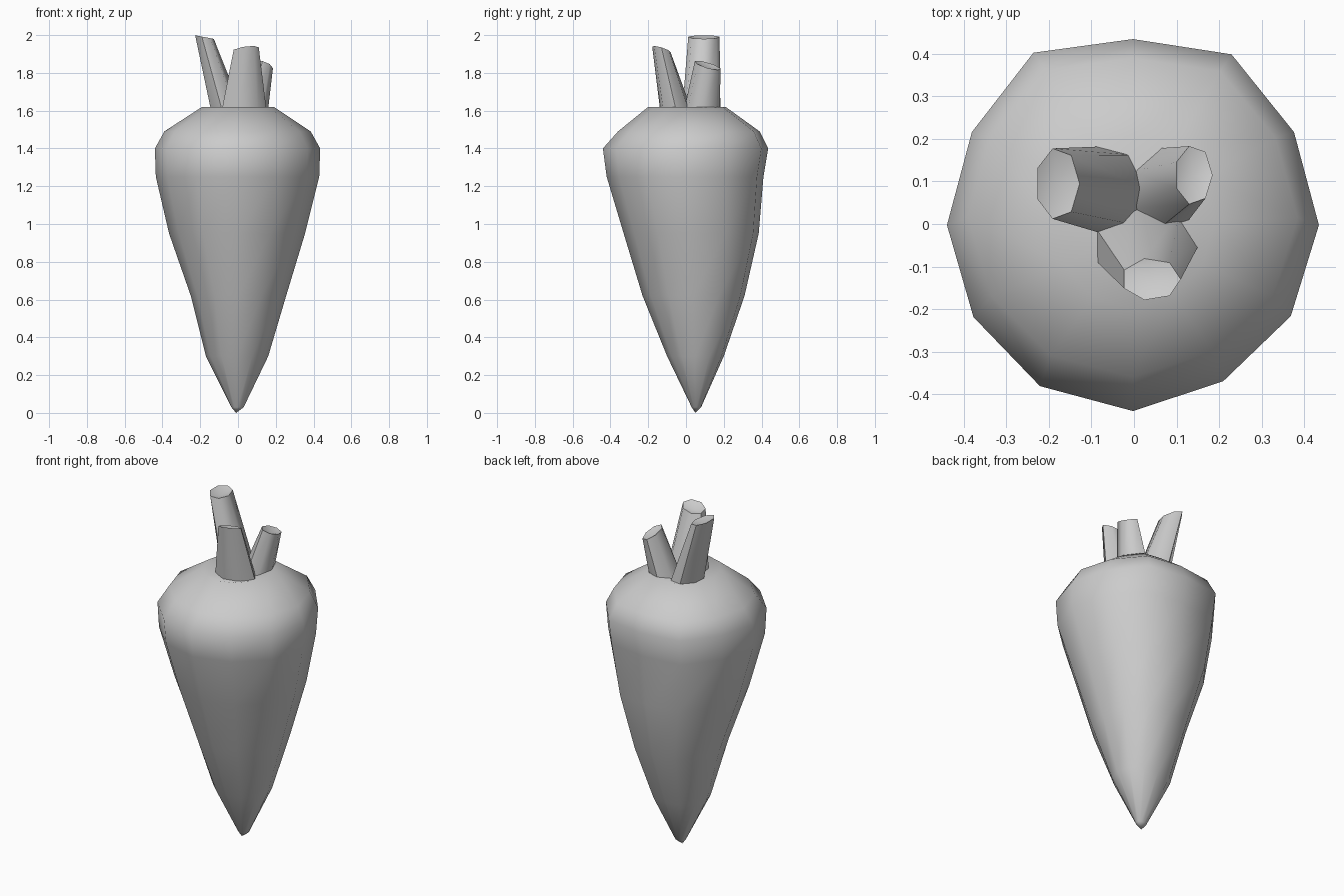
import bpy
import bmesh
from math import cos, sin, tau

cube = bpy.data.objects.get("Cube")
if cube:
    bpy.data.objects.remove(cube, do_unlink=True)

grey = bpy.data.materials.new("plain grey")
grey.use_nodes = True
colour = (0.6, 0.6, 0.6, 1)
grey.diffuse_color = colour
grey.node_tree.nodes["Principled BSDF"].inputs["Base Color"].default_value = colour


def ring(bm, sides, point):
    return [bm.verts.new(point(i, tau * i / sides)) for i in range(sides)]


def bridge(bm, lower, upper):
    n = len(lower)
    for i in range(n):
        j = (i + 1) % n
        bm.faces.new((lower[i], lower[j], upper[j], upper[i]))


def fan(bm, loop, centre):
    tip = bm.verts.new(centre)
    for i in range(len(loop)):
        bm.faces.new((loop[i], loop[(i + 1) % len(loop)], tip))


def finish(bm, name):
    bmesh.ops.recalc_face_normals(bm, faces=bm.faces)
    mesh = bpy.data.meshes.new(name)
    bm.to_mesh(mesh)
    bm.free()
    mesh.materials.append(grey)
    obj = bpy.data.objects.new(name, mesh)
    bpy.context.collection.objects.link(obj)
    bpy.ops.object.select_all(action="DESELECT")
    obj.select_set(True)
    bpy.context.view_layer.objects.active = obj
    bpy.ops.object.shade_smooth_by_angle(angle=1.0)


# Root: oval sections given as height, left, right, front and back limits
sections = [
    (0.03, -0.035, 0.03, 0.03, 0.08),
    (0.30, -0.17, 0.16, -0.10, 0.20),
    (0.62, -0.25, 0.255, -0.23, 0.31),
    (0.95, -0.365, 0.355, -0.33, 0.385),
    (1.25, -0.435, 0.43, -0.42, 0.41),
    (1.40, -0.44, 0.435, -0.44, 0.435),
    (1.49, -0.39, 0.385, -0.36, 0.39),
    (1.62, -0.19, 0.19, -0.20, 0.21),
]
# Slightly uneven girth, fuller at the back
girth = [1, 1, 1.06, 1, 1.07, 1, 1, 0.99, 1, 1, 0.97, 0.98]

bm = bmesh.new()
loops = []
for z, x0, x1, y0, y1 in sections:
    loops.append(ring(bm, len(girth), lambda i, a: (
        (x0 + x1) / 2 + (x1 - x0) / 2 * cos(a) * girth[i],
        (y0 + y1) / 2 + (y1 - y0) / 2 * sin(a) * girth[i], z)))
for lower, upper in zip(loops, loops[1:]):
    bridge(bm, lower, upper)
fan(bm, loops[0], (-0.01, 0.05, 0))
fan(bm, loops[-1], (0, 0, 1.58))
finish(bm, "root")


# Cut stems: tapered, leaning, with a slanted and dented end
def stem(name, base, base_size, top, top_size, slant, dent):
    bm = bmesh.new()

    def section(centre, size, tilt):
        return ring(bm, 7, lambda i, a: (
            centre[0] + size[0] * cos(a), centre[1] + size[1] * sin(a),
            centre[2] + tilt[0] * cos(a) + tilt[1] * sin(a)))

    low = section(base, base_size, (0, 0))
    high = section(top, top_size, slant)
    bridge(bm, low, high)
    fan(bm, low, base)
    fan(bm, high, (top[0], top[1], top[2] - dent))
    finish(bm, name)


stem("front_stem", (0.025, -0.045, 1.57), (0.13, 0.09),
     (0.04, -0.13, 1.925), (0.07, 0.05), (0.01, -0.015), 0.02)
stem("tall_stem", (-0.055, 0.08, 1.57), (0.09, 0.105),
     (-0.18, 0.095, 1.99), (0.052, 0.085), (-0.01, 0), 0.02)
stem("short_stem", (0.07, 0.08, 1.57), (0.085, 0.1),
     (0.14, 0.115, 1.84), (0.045, 0.07), (-0.015, -0.02), 0.02)
